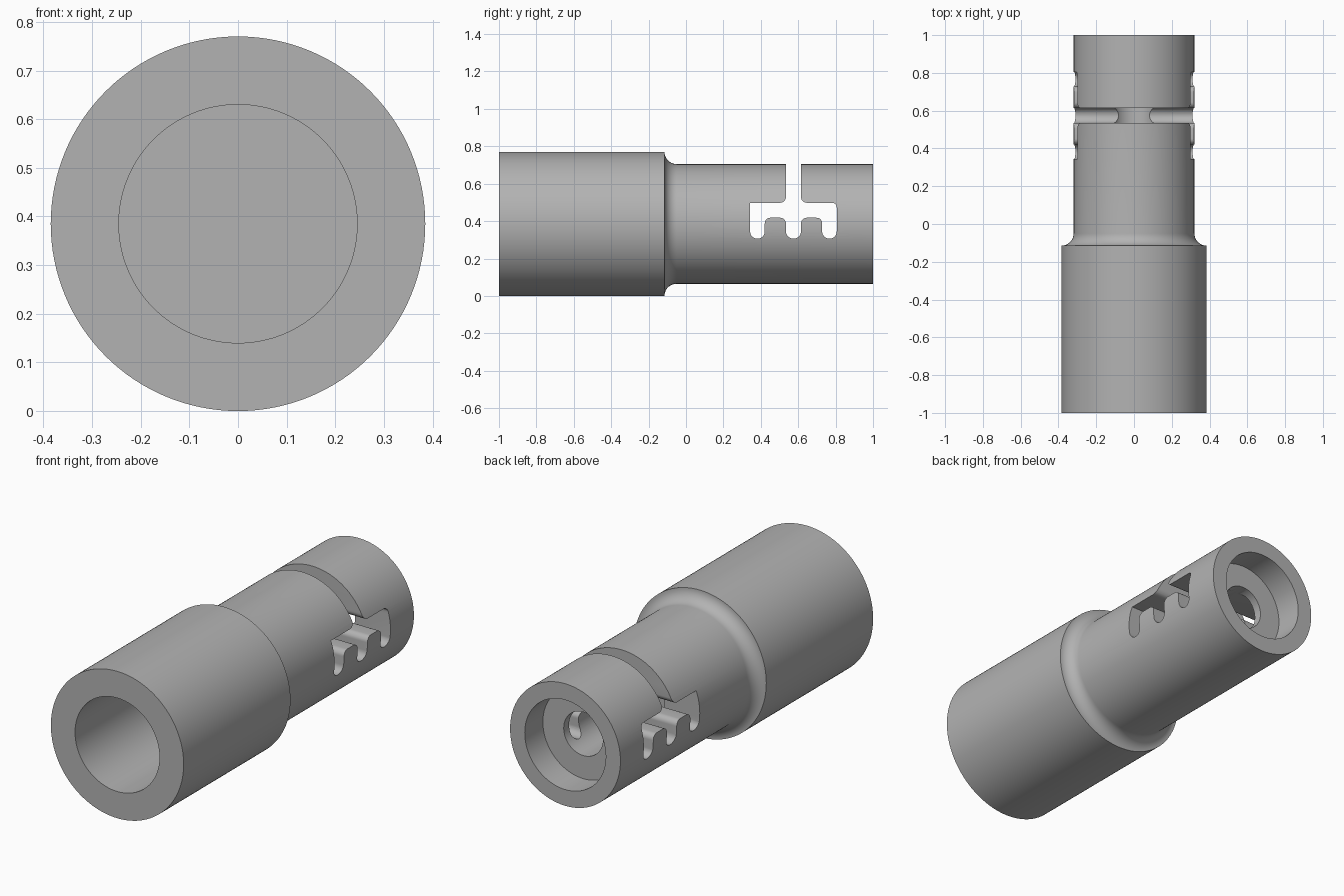
import bpy, bmesh, math
from mathutils import Vector, Matrix

if "Cube" in bpy.data.objects:
    bpy.data.objects.remove(bpy.data.objects["Cube"])

AXIS_Z = 0.385      # height of the tube's axis
SEGMENTS = 128

grey = bpy.data.materials.new("plain grey")
grey.use_nodes = True
colour = (0.45, 0.45, 0.45, 1)
grey.diffuse_color = colour
grey.node_tree.nodes["Principled BSDF"].inputs["Base Color"].default_value = colour


def make_object(name, bm):
    bmesh.ops.recalc_face_normals(bm, faces=bm.faces)
    mesh = bpy.data.meshes.new(name)
    bm.to_mesh(mesh)
    bm.free()
    mesh.materials.append(grey)
    obj = bpy.data.objects.new(name, mesh)
    bpy.context.collection.objects.link(obj)
    return obj


def lathe(name, profile):
    """Spin (radius, y) points about the lengthwise axis."""
    bm = bmesh.new()
    verts = [bm.verts.new((r, y, AXIS_Z)) for r, y in profile]
    edges = [bm.edges.new(pair) for pair in zip(verts, verts[1:])]
    bmesh.ops.spin(bm, geom=verts + edges, cent=(0, 0, AXIS_Z), axis=(0, 1, 0),
                   angle=math.tau, steps=SEGMENTS, use_duplicate=False)
    bmesh.ops.remove_doubles(bm, verts=bm.verts, dist=1e-5)
    return make_object(name, bm)


def rounded(corners, steps=8):
    """Round each (y, z, radius) right-angled corner of a closed outline."""
    points = []
    for i, (y, z, r) in enumerate(corners):
        p = Vector((y, z))
        if r == 0:
            points.append(p)
            continue
        a = (Vector(corners[i - 1][:2]) - p).normalized() * r
        b = (Vector(corners[(i + 1) % len(corners)][:2]) - p).normalized() * r
        for k in range(steps + 1):
            t = math.pi / 2 * k / steps
            points.append(p + a * (1 - math.sin(t)) + b * (1 - math.cos(t)))
    return points


# Stepped body: blind front socket, flared shoulder, back counterbore and pilot hole
flare = 0.065
shoulder = [(0.385 - flare * math.sin(t), -0.05 - flare * math.cos(t))
            for t in (math.pi / 2 * k / 12 for k in range(13))]
profile = [(0, -0.15), (0.245, -0.15), (0.245, -1), (0.385, -1)] + shoulder + [
    (0.32, 1), (0.235, 1), (0.235, 0.85), (0.114, 0.85), (0.114, 0.28), (0, 0.28)]
body = lathe("stepped_tube", profile)

# Three-fingered slot with a stem open at the top, cut across the body
top, roof, arch, floor = 0.9, 0.498, 0.418, 0.306
fingers = [(0.343, 0.421), (0.534, 0.615), (0.728, 0.806)]
outline = [(0.534, top, 0), (0.534, roof, 0.03), (0.343, roof, 0)]
for i, (start, end) in enumerate(fingers):
    tip = (end - start) / 2 - 0.0005
    if i > 0:
        outline.append((start, arch, 0.03))
    outline += [(start, floor, tip), (end, floor, tip)]
    if i < 2:
        outline.append((end, arch, 0.03))
outline += [(0.806, roof, 0.025), (0.615, roof, 0.03), (0.615, top, 0)]

bm = bmesh.new()
face = bm.faces.new([bm.verts.new((-0.5, p.x, p.y)) for p in rounded(outline)])
side = bmesh.ops.extrude_face_region(bm, geom=[face])["geom"]
bmesh.ops.translate(bm, vec=(1, 0, 0),
                    verts=[v for v in side if isinstance(v, bmesh.types.BMVert)])
cutter = make_object("slot_cutter", bm)
cutter.hide_render = True

cut = body.modifiers.new("slot", "BOOLEAN")
cut.operation = "DIFFERENCE"
cut.solver = "EXACT"
cut.object = cutter

# Bake the cut, then smooth the curved walls and keep the rims sharp
bpy.ops.object.select_all(action="DESELECT")
body.select_set(True)
bpy.context.view_layer.objects.active = body
bpy.ops.object.modifier_apply(modifier=cut.name)
bpy.data.objects.remove(cutter)
bpy.ops.object.shade_smooth_by_angle(angle=math.radians(30))
